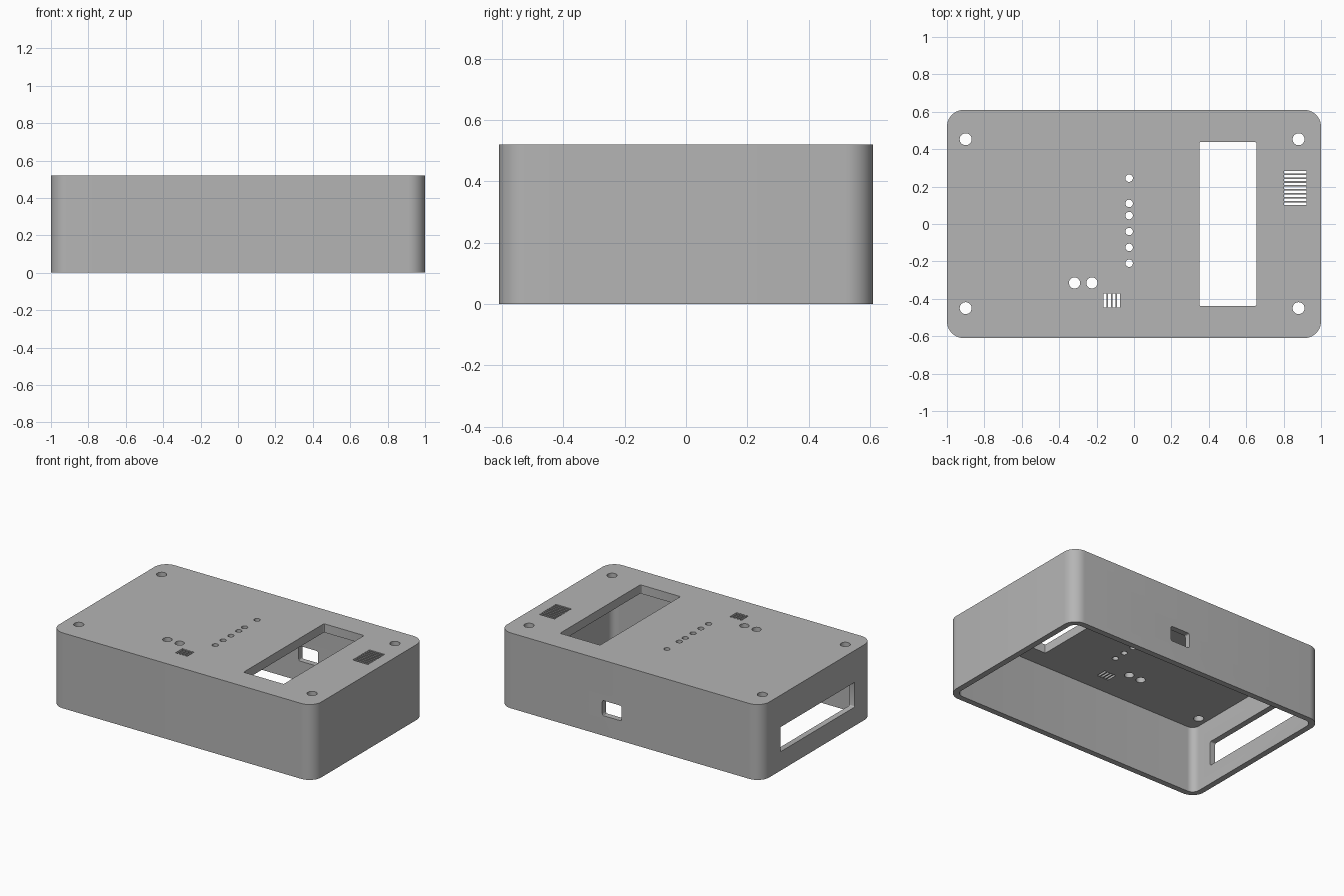
import bpy, bmesh
from math import cos, sin, pi, radians
from mathutils import Matrix, Vector

cube = bpy.data.objects.get("Cube")
if cube:
    bpy.data.objects.remove(cube, do_unlink=True)

LENGTH, DEPTH, HEIGHT = 2.0, 1.22, 0.52
WALL, ROOF, RADIUS = 0.04, 0.06, 0.09

grey = bpy.data.materials.new("plain grey")
grey.use_nodes = True
colour = (0.46, 0.46, 0.46, 1)
grey.diffuse_color = colour
grey.node_tree.nodes["Principled BSDF"].inputs["Base Color"].default_value = colour


def rounded_prism(bm, w, d, r, low, high, turn=Matrix(), steps=10):
    """Extrude a rounded rectangle along z, then place it with a matrix."""
    ring = []
    for i, (sx, sy) in enumerate([(1, 1), (-1, 1), (-1, -1), (1, -1)]):
        for k in range(steps + 1):
            a = (i + k / steps) * pi / 2
            ring.append((sx * (w / 2 - r) + r * cos(a), sy * (d / 2 - r) + r * sin(a)))
    bottom = [bm.verts.new(turn @ Vector((x, y, low))) for x, y in ring]
    top = [bm.verts.new(turn @ Vector((x, y, high))) for x, y in ring]
    bm.faces.new(bottom[::-1])
    bm.faces.new(top)
    for i in range(len(ring)):
        j = (i + 1) % len(ring)
        bm.faces.new((bottom[i], bottom[j], top[j], top[i]))


def box(bm, x, y, w, d):
    """Square slot through the roof."""
    place = Matrix.Translation((x, y, HEIGHT)) @ Matrix.Diagonal((w, d, 0.3, 1))
    bmesh.ops.create_cube(bm, size=1, matrix=place)


def drill(bm, x, y, r):
    """Round hole through the roof."""
    bmesh.ops.create_cone(bm, cap_ends=True, segments=28, radius1=r, radius2=r,
                          depth=0.3, matrix=Matrix.Translation((x, y, HEIGHT)))


def finish(bm, name):
    bmesh.ops.recalc_face_normals(bm, faces=bm.faces)
    mesh = bpy.data.meshes.new(name)
    bm.to_mesh(mesh)
    bm.free()
    mesh.materials.append(grey)
    obj = bpy.data.objects.new(name, mesh)
    bpy.context.collection.objects.link(obj)
    return obj


# Outer shell
bm = bmesh.new()
rounded_prism(bm, LENGTH, DEPTH, RADIUS, 0, HEIGHT)
case = finish(bm, "enclosure_shell")

# Hollow inside, open at the bottom
bm = bmesh.new()
rounded_prism(bm, LENGTH - 2 * WALL, DEPTH - 2 * WALL, RADIUS - WALL, -0.1, HEIGHT - ROOF)
cavity = finish(bm, "cavity_cutter")

bm = bmesh.new()
# Display window in the roof
rounded_prism(bm, 0.306, 0.876, 0.008, 0.4, 0.7, Matrix.Translation((0.502, 0, 0)), 3)
# Screw holes
for x in (-0.9, 0.88):
    for y in (-0.45, 0.453):
        drill(bm, x, y, 0.032)
# Row of indicator holes and the pair of button holes
for y in (0.245, 0.11, 0.045, -0.04, -0.125, -0.21):
    drill(bm, -0.026, y, 0.02)
for x in (-0.318, -0.225):
    drill(bm, x, -0.315, 0.03)
# Vent slots
for i in range(9):
    box(bm, 0.862, 0.108 + i * 0.0212, 0.118, 0.013)
for i in range(4):
    box(bm, -0.156 + i * 0.0245, -0.409, 0.016, 0.075)
# Long opening in the right wall
turn = Matrix.Translation((-1, -0.005, 0.215)) @ Matrix.Rotation(radians(90), 4, "Y")
rounded_prism(bm, 0.17, 0.81, 0.008, -0.1, 0.1, turn, 3)
# Small port in the back wall
turn = Matrix.Translation((0.138, DEPTH / 2, 0.19)) @ Matrix.Rotation(radians(90), 4, "X")
rounded_prism(bm, 0.148, 0.104, 0.012, -0.1, 0.1, turn, 3)
openings = finish(bm, "openings_cutter")

# Cut the shell, then drop the cutters
bpy.ops.object.select_all(action="DESELECT")
bpy.context.view_layer.objects.active = case
case.select_set(True)
for cutter in (cavity, openings):
    cutter.hide_render = True
    mod = case.modifiers.new(cutter.name, "BOOLEAN")
    mod.operation = "DIFFERENCE"
    mod.solver = "EXACT"
    mod.object = cutter
    bpy.ops.object.modifier_apply(modifier=mod.name)
    bpy.data.objects.remove(cutter, do_unlink=True)

bpy.ops.object.shade_smooth_by_angle(angle=radians(30))
